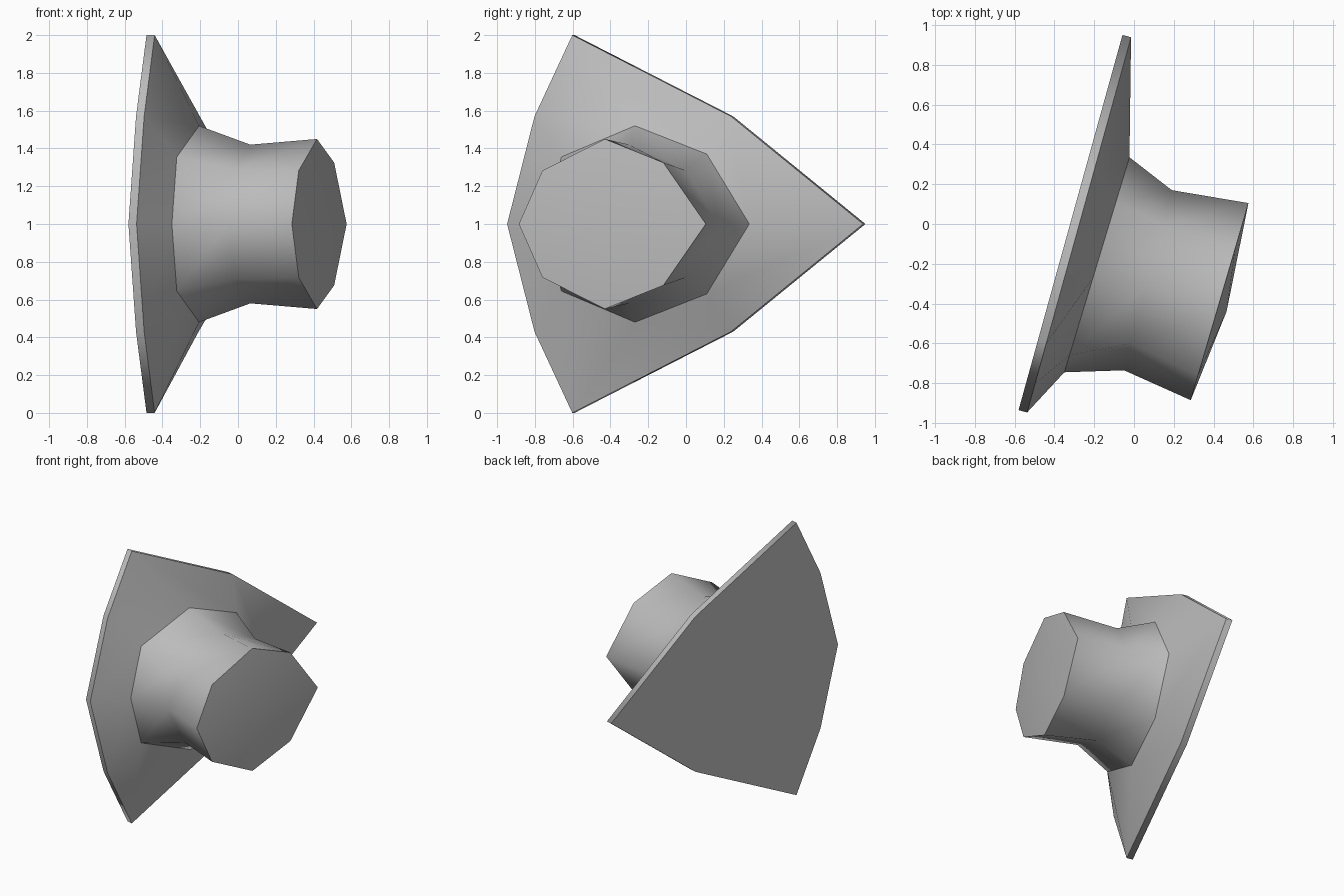
import bpy, bmesh
from mathutils import Vector

cube = bpy.data.objects.get("Cube")
if cube:
    bpy.data.objects.remove(cube)

grey = bpy.data.materials.new("plain_grey")
grey.use_nodes = True
grey.diffuse_color = (0.5, 0.5, 0.5, 1)
grey.node_tree.nodes["Principled BSDF"].inputs["Base Color"].default_value = (0.5, 0.5, 0.5, 1)


def ring(half, start, slope):
    """Closed eight-sided ring on a tilted plane, from (y, height above the axis) of its upper half."""
    full = half + [(y, -h) for y, h in half[-2:0:-1]]
    y0 = half[0][0]
    return [Vector((start + (y - y0) * slope, y, 1 + h)) for y, h in full]


def loft(name, rings, sharp, first_cap=None, last_cap=None):
    """Skin the rings in order; optional fan caps meet at the given points."""
    bm = bmesh.new()
    loops = [[bm.verts.new(p) for p in r] for r in rings]
    n = len(loops[0])
    for a, b in zip(loops, loops[1:]):
        for i in range(n):
            j = (i + 1) % n
            bm.faces.new((a[i], a[j], b[j], b[i]))
    for loop, tip in ((loops[0], first_cap), (loops[-1], last_cap)):
        if tip:
            centre = bm.verts.new(tip)
            for i in range(n):
                bm.faces.new((loop[i], loop[(i + 1) % n], centre))
    bmesh.ops.recalc_face_normals(bm, faces=bm.faces)
    for f in bm.faces:
        f.smooth = True
    for k in sharp:
        for i in range(n):
            bm.edges.get((loops[k][i], loops[k][(i + 1) % n])).smooth = False
    mesh = bpy.data.meshes.new(name)
    bm.to_mesh(mesh)
    bm.free()
    mesh.materials.append(grey)
    obj = bpy.data.objects.new(name, mesh)
    bpy.context.collection.objects.link(obj)
    return obj


# Pointed wall plate, rising from its rim to the collar
back_rim = ring([(-0.935, 0), (-0.79, 0.57), (-0.59, 1), (0.25, 0.57), (0.95, 0)], -0.58, 0.277)
front_rim = [p + Vector((0.043, -0.012, 0)) for p in back_rim]
collar = ring([(-0.745, 0), (-0.66, 0.355), (-0.27, 0.52), (0.11, 0.37), (0.335, 0)], -0.35, 0.303)
loft("wall_plate", [back_rim, front_rim, collar], (0, 1), first_cap=(-0.32, 0, 1))

# Waisted knob with a shallow pointed end
waist = ring([(-0.735, 0), (-0.6, 0.29), (-0.3, 0.42), (-0.005, 0.285), (0.17, 0)], -0.05, 0.265)
end = ring([(-0.885, 0), (-0.76, 0.283), (-0.43, 0.45), (-0.12, 0.325), (0.105, 0)], 0.285, 0.293)
loft("knob", [collar, waist, end], (2,), last_cap=(0.465, -0.44, 1))
